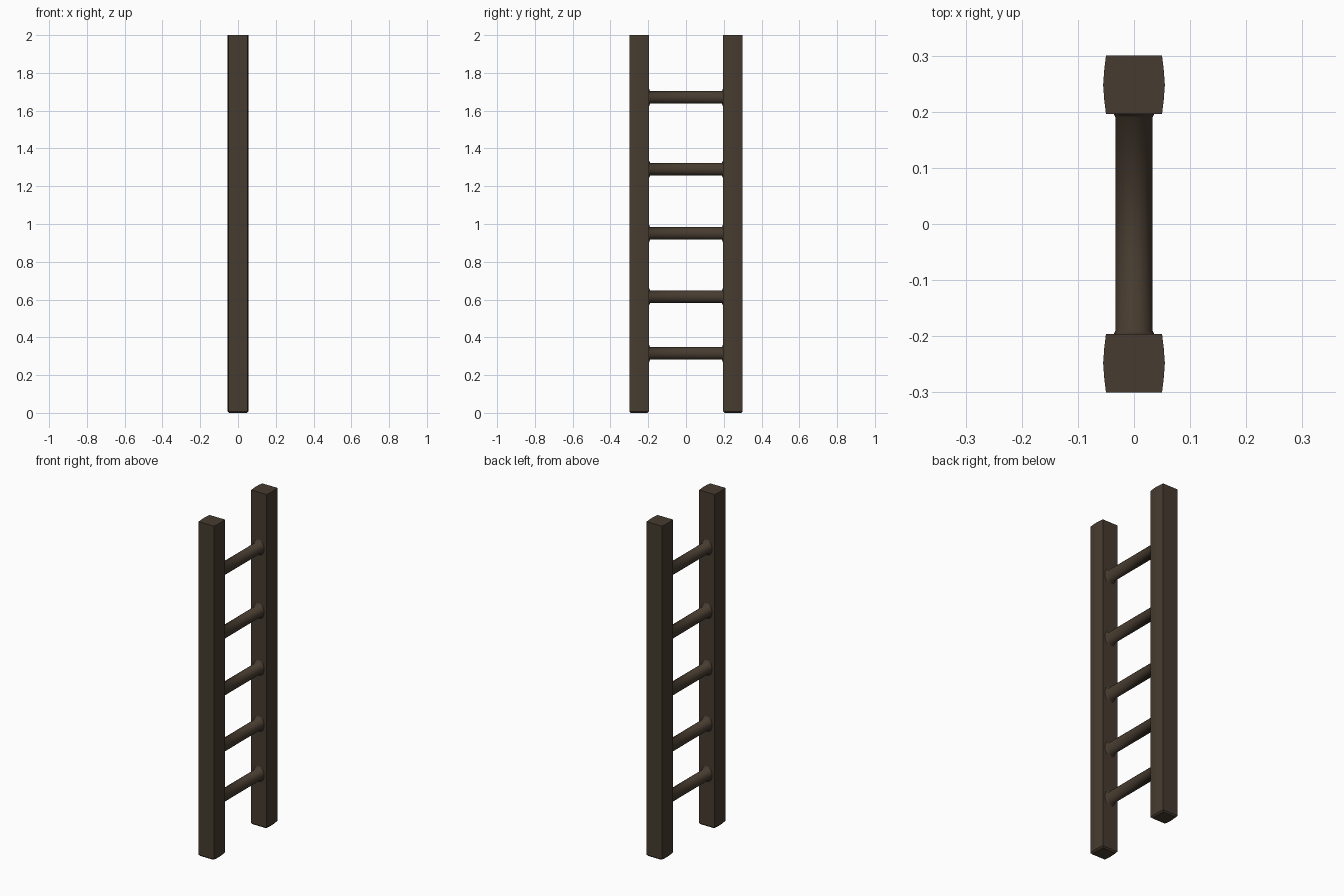
import bpy, math

if "Cube" in bpy.data.objects:
    bpy.data.objects.remove(bpy.data.objects["Cube"])

wood = bpy.data.materials.new("dark_wood")
wood.diffuse_color = (0.062, 0.044, 0.029, 1)
wood.use_nodes = True
wood.node_tree.nodes["Principled BSDF"].inputs["Base Color"].default_value = wood.diffuse_color


def loft(name, rings, angle):
    """Skin a list of equal-length vertex rings and cap both ends."""
    n = len(rings[0])
    verts = [v for ring in rings for v in ring]
    faces = [(r * n + i, r * n + (i + 1) % n, (r + 1) * n + (i + 1) % n, (r + 1) * n + i)
             for r in range(len(rings) - 1) for i in range(n)]
    faces += [tuple(reversed(range(n))), tuple(range(len(verts) - n, len(verts)))]
    mesh = bpy.data.meshes.new(name)
    mesh.from_pydata(verts, [], faces)
    mesh.materials.append(wood)
    ob = bpy.data.objects.new(name, mesh)
    bpy.context.collection.objects.link(ob)
    bpy.ops.object.select_all(action='DESELECT')
    ob.select_set(True)
    bpy.context.view_layer.objects.active = ob
    bpy.ops.object.mode_set(mode='EDIT')
    bpy.ops.mesh.select_all(action='SELECT')
    bpy.ops.mesh.normals_make_consistent(inside=False)
    bpy.ops.object.mode_set(mode='OBJECT')
    bpy.ops.object.shade_smooth_by_angle(angle=math.radians(angle))
    return ob


# Rails: slightly bowed square section with a softened foot
half = [(0.05, -0.052), (0.053, -0.027), (0.055, 0), (0.053, 0.027), (0.05, 0.052)]
section = half + [(-x, y) for x, y in reversed(half)]
levels = [(0, 0.85), (0.008, 1), (2, 1)]
for side, label in ((-1, "left"), (1, "right")):
    loft(f"{label}_rail",
         [[(x * s, side * 0.248 + y * s, z) for x, y in section] for z, s in levels], 30)

# Rungs: round bars whose ends flare shallowly into the rails
stations = [(-0.205, 0.038, 0.07), (-0.196, 0.036, 0.048), (-0.19, 0.033, 0.033)]
stations += [(-y, rx, rz) for y, rx, rz in reversed(stations)]
for k, z in enumerate((0.315, 0.615, 0.95, 1.29, 1.67)):
    rings = [[(rx * math.cos(a), y, z + rz * math.sin(a))
              for a in (math.tau * i / 20 for i in range(20))]
             for y, rx, rz in stations]
    loft(f"rung_{k + 1}", rings, 80)
